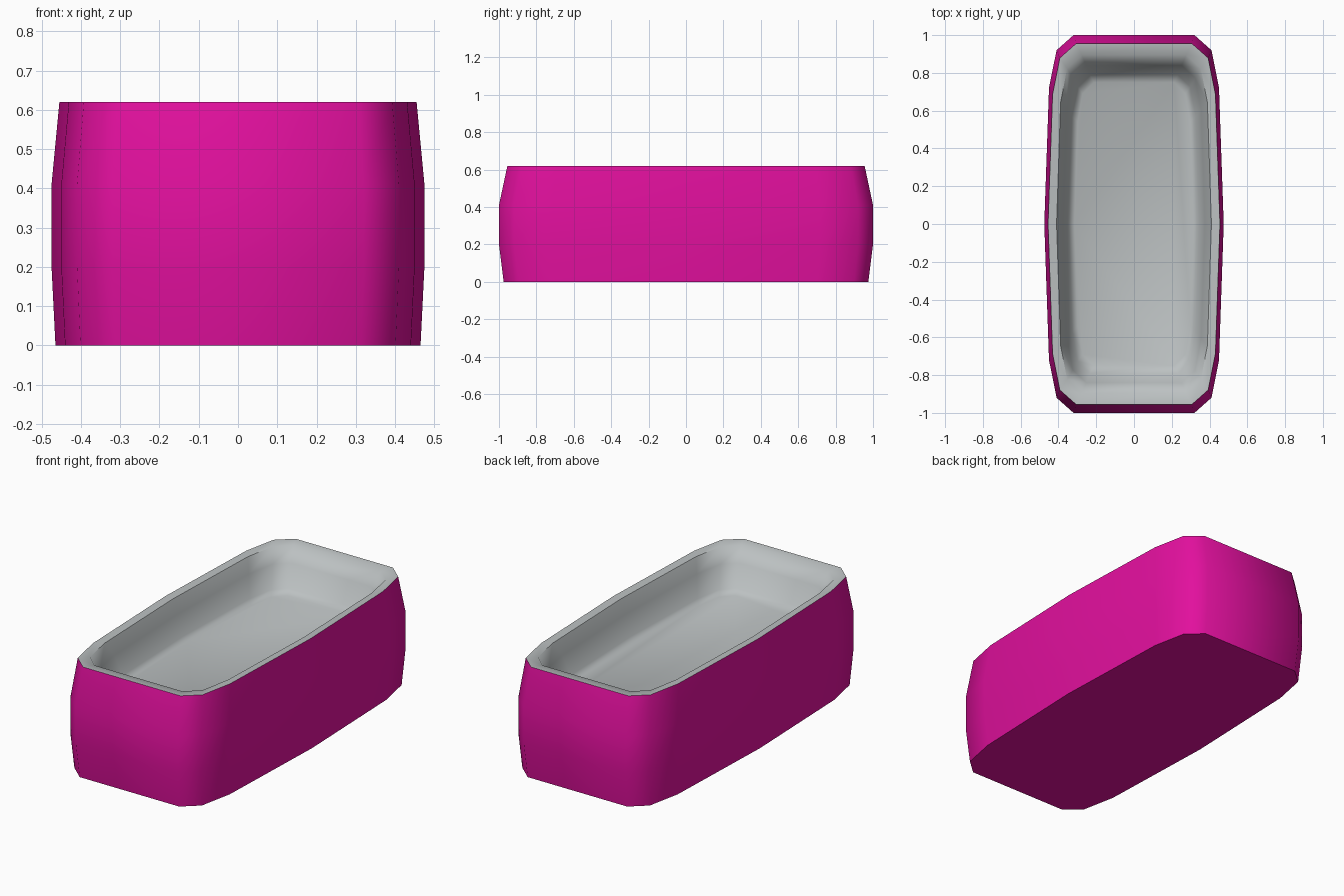
import bpy, bmesh, math

if "Cube" in bpy.data.objects:
    bpy.data.objects.remove(bpy.data.objects["Cube"])


def material(name, color):
    m = bpy.data.materials.new(name)
    m.diffuse_color = (*color, 1)
    m.use_nodes = True
    m.node_tree.nodes["Principled BSDF"].inputs["Base Color"].default_value = m.diffuse_color
    return m


pink = material("magenta", (0.76, 0.005, 0.34))
grey = material("light grey", (0.50, 0.53, 0.535))

# one quarter of the bulging outline, mirrored into a full loop
QUARTER = [(0.475, 0.0), (0.45, 0.72), (0.41, 0.92), (0.32, 1.0)]


def outline(hx, hy):
    q = [(x / 0.475 * hx, y * hy) for x, y in QUARTER]
    right_back = q
    left_back = [(-x, y) for x, y in reversed(q)]
    left_front = [(-x, -y) for x, y in q[1:]]
    right_front = [(x, -y) for x, y in reversed(q[1:])]
    return right_back + left_back + left_front + right_front


def loft(name, levels, mat, cap):
    """Skin a stack of (half_x, half_y, z) outlines and cap one end."""
    bm = bmesh.new()
    rings = [[bm.verts.new((x, y, z)) for x, y in outline(hx, hy)]
             for hx, hy, z in levels]
    n = len(rings[0])
    for a, b in zip(rings, rings[1:]):
        for i in range(n):
            j = (i + 1) % n
            bm.faces.new((a[i], a[j], b[j], b[i]))
    if cap == "first":
        bm.faces.new(rings[0][::-1])
    else:
        bm.faces.new(rings[-1])
    me = bpy.data.meshes.new(name)
    bm.to_mesh(me)
    bm.free()
    me.materials.append(mat)
    ob = bpy.data.objects.new(name, me)
    bpy.context.collection.objects.link(ob)
    bpy.context.view_layer.objects.active = ob
    ob.select_set(True)
    bpy.ops.object.shade_smooth_by_angle(angle=math.radians(55))
    ob.select_set(False)
    return ob


# outer body, closed underneath
loft("outer_shell", [(0.465, 0.975, 0.0), (0.475, 1.0, 0.20),
                     (0.475, 1.0, 0.41), (0.455, 0.955, 0.62)], pink, "first")

# grey rim, sloping inner wall and recessed floor
loft("inner_tray", [(0.455, 0.955, 0.62), (0.41, 0.895, 0.615),
                    (0.375, 0.84, 0.54), (0.345, 0.79, 0.42),
                    (0.315, 0.75, 0.40)], grey, "last")
